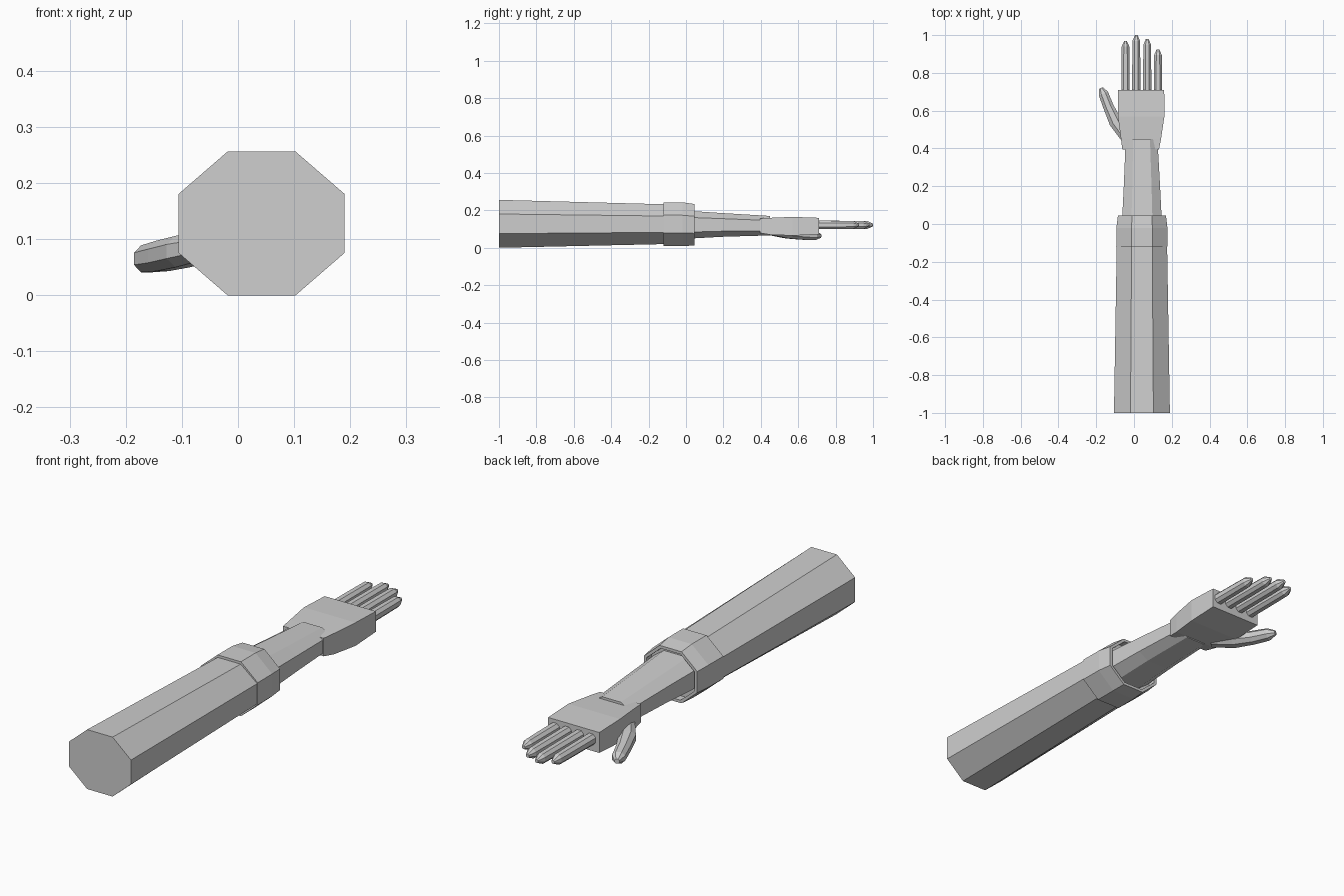
import bpy
import bmesh
from math import cos, sin, radians

if "Cube" in bpy.data.objects:
    bpy.data.objects.remove(bpy.data.objects["Cube"], do_unlink=True)

grey = bpy.data.materials.new("light_grey")
grey.use_nodes = True
grey.diffuse_color = (0.62, 0.62, 0.62, 1)
grey.node_tree.nodes["Principled BSDF"].inputs["Base Color"].default_value = grey.diffuse_color


def octagon(k):
    """Unit eight-sided section whose flats are k wide."""
    return [(k, 1), (1, k), (1, -k), (k, -1), (-k, -1), (-1, -k), (-1, k), (-k, 1)]


BOX = [(1, 1), (1, -1), (-1, -1), (-1, 1)]


def loft(name, section, rings):
    """Skin rings of (x, y, z, half width, half height, yaw in degrees)."""
    bm = bmesh.new()
    loops = []
    for cx, cy, cz, hw, hh, yaw in rings:
        c, s = cos(radians(yaw)), sin(radians(yaw))
        loops.append([bm.verts.new((cx + u * hw * c, cy + u * hw * s, cz + v * hh))
                      for u, v in section])
    n = len(section)
    for a, b in zip(loops, loops[1:]):
        for i in range(n):
            j = (i + 1) % n
            bm.faces.new((a[i], a[j], b[j], b[i]))
    bm.faces.new(loops[0])
    bm.faces.new(loops[-1])
    bmesh.ops.recalc_face_normals(bm, faces=bm.faces)
    mesh = bpy.data.meshes.new(name)
    bm.to_mesh(mesh)
    bm.free()
    mesh.materials.append(grey)
    obj = bpy.data.objects.new(name, mesh)
    bpy.context.collection.objects.link(obj)
    return obj


# Sleeve and its cuff with a recessed opening
MID = 0.042
loft("sleeve", octagon(0.41), [
    (MID, -1, 0.128, 0.148, 0.128, 0),
    (MID, -0.1, 0.126, 0.133, 0.106, 0)])
loft("cuff", octagon(0.41), [
    (MID, -0.12, 0.126, 0.136, 0.117, 0),
    (MID, -0.02, 0.126, 0.135, 0.117, 0),
    (MID, 0.045, 0.123, 0.127, 0.111, 0),
    (MID, 0.045, 0.123, 0.115, 0.099, 0),
    (MID, 0.01, 0.123, 0.115, 0.099, 0)])

# Forearm running into the hand
loft("forearm", octagon(0.53), [
    (MID, 0, 0.123, 0.106, 0.075, 0),
    (MID, 0.2, 0.122, 0.096, 0.063, 0),
    (0.04, 0.45, 0.118, 0.084, 0.052, 0)])

# Flat boxy hand
loft("hand", BOX, [
    (0.035, 0.395, 0.118, 0.097, 0.039, 0),
    (0.037, 0.45, 0.115, 0.106, 0.045, 0),
    (0.038, 0.57, 0.115, 0.123, 0.05, 0),
    (0.038, 0.71, 0.116, 0.122, 0.044, 0)])

# Four fingers with pointed tips
for name, x, tip in [("index_finger", -0.045, 0.97), ("middle_finger", 0.012, 1.0),
                     ("ring_finger", 0.07, 0.98), ("little_finger", 0.127, 0.925)]:
    loft(name, octagon(0.45), [
        (x, 0.69, 0.122, 0.022, 0.023, 0),
        (x, tip - 0.1, 0.122, 0.021, 0.022, 0),
        (x, tip - 0.03, 0.122, 0.02, 0.021, 0),
        (x, tip, 0.122, 0.007, 0.007, 0)])

# Thumb angled out and down from the palm
loft("thumb", octagon(0.45), [
    (-0.04, 0.46, 0.09, 0.032, 0.024, 40),
    (-0.098, 0.54, 0.078, 0.034, 0.028, 30),
    (-0.135, 0.62, 0.07, 0.028, 0.027, 25),
    (-0.162, 0.69, 0.065, 0.026, 0.024, 25),
    (-0.175, 0.72, 0.064, 0.01, 0.01, 25)])
